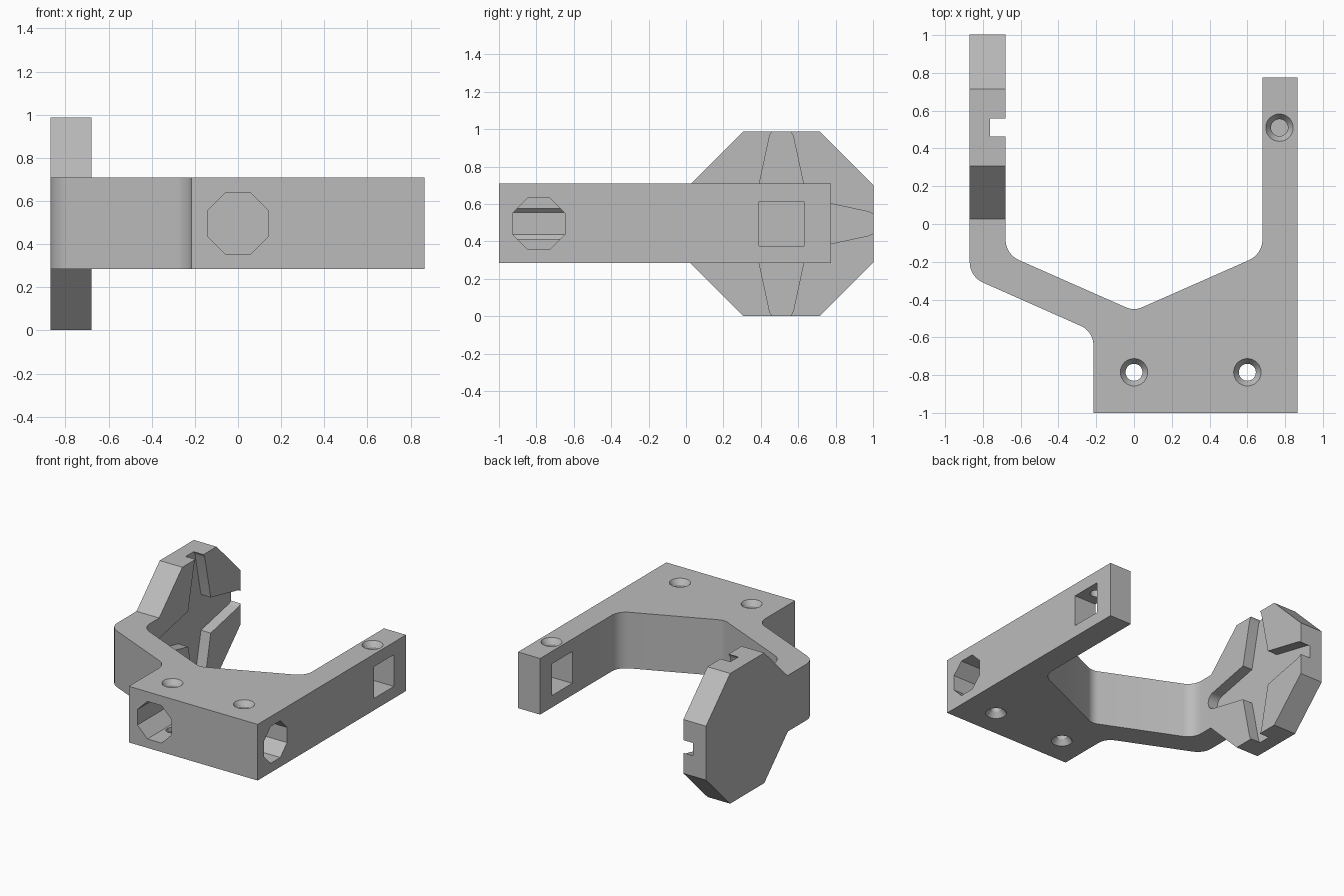
import bpy, bmesh, math
from mathutils import Vector, Matrix

cube = bpy.data.objects.get("Cube")
if cube:
    bpy.data.objects.remove(cube, do_unlink=True)

GREY = (0.5, 0.5, 0.5, 1)
mat = bpy.data.materials.new("plain grey")
mat.use_nodes = True
mat.diffuse_color = GREY
mat.node_tree.nodes["Principled BSDF"].inputs["Base Color"].default_value = GREY

BOTTOM, TOP = 0.285, 0.71
MID_Z, HUB_Y = 0.495, 0.51


def make_object(name, bm):
    bmesh.ops.recalc_face_normals(bm, faces=bm.faces)
    mesh = bpy.data.meshes.new(name)
    bm.to_mesh(mesh)
    bm.free()
    mesh.materials.append(mat)
    obj = bpy.data.objects.new(name, mesh)
    bpy.context.collection.objects.link(obj)
    return obj


def prism(name, outline, axis, low, high):
    """Extrude a 2D outline along one axis."""
    place = {"x": lambda u, v, w: (w, u, v),
             "y": lambda u, v, w: (u, w, v),
             "z": lambda u, v, w: (u, v, w)}[axis]
    bm = bmesh.new()
    rings = [[bm.verts.new(place(u, v, w)) for u, v in outline] for w in (low, high)]
    for ring in rings:
        bm.faces.new(ring)
    n = len(outline)
    for i in range(n):
        j = (i + 1) % n
        bm.faces.new((rings[0][i], rings[0][j], rings[1][j], rings[1][i]))
    return make_object(name, bm)


def cone(name, x, y, low, high, r_low, r_high):
    bm = bmesh.new()
    bmesh.ops.create_cone(bm, cap_ends=True, segments=32, radius1=r_low, radius2=r_high,
                          depth=high - low,
                          matrix=Matrix.Translation((x, y, (low + high) / 2)))
    return make_object(name, bm)


def octagon(u, v, apothem):
    r = apothem / math.cos(math.pi / 8)
    return [(u + r * math.cos((k + 0.5) * math.pi / 4),
             v + r * math.sin((k + 0.5) * math.pi / 4)) for k in range(8)]


def rounded(corners, steps=8):
    """Turn (x, y, radius) corners into an outline with true arcs."""
    out = []
    for i, (x, y, r) in enumerate(corners):
        p = Vector((x, y))
        if r == 0:
            out.append((x, y))
            continue
        a = (Vector(corners[i - 1][:2]) - p).normalized()
        b = (Vector(corners[(i + 1) % len(corners)][:2]) - p).normalized()
        half = a.angle(b) / 2
        centre = p + (a + b).normalized() * (r / math.sin(half))
        start = p + a * (r / math.tan(half)) - centre
        end = p + b * (r / math.tan(half)) - centre
        turn = math.atan2(start.x * end.y - start.y * end.x, start.dot(end))
        for k in range(steps + 1):
            q = centre + Matrix.Rotation(turn * k / steps, 2) @ start
            out.append((q.x, q.y))
    return out


def combine(obj, tool, operation):
    mod = obj.modifiers.new(operation.title(), "BOOLEAN")
    mod.operation, mod.solver, mod.object = operation, "EXACT", tool
    bpy.context.view_layer.objects.active = obj
    bpy.ops.object.modifier_apply(modifier=mod.name)
    bpy.data.objects.remove(tool, do_unlink=True)


# Forked body: block, long straight leg and cranked arm
bracket = prism("bracket", rounded([
    (-0.215, -1, 0), (0.865, -1, 0), (0.865, 0.775, 0), (0.68, 0.775, 0),
    (0.68, -0.16, 0.12), (0, -0.46, 0.1), (-0.68, -0.16, 0.12),
    (-0.68, 0.1, 0), (-0.87, 0.1, 0), (-0.87, -0.279, 0.12),
    (-0.215, -0.569, 0.11)]), "z", BOTTOM, TOP)

# Octagonal mounting plate on the cranked arm
plate = prism("mounting_plate", octagon(HUB_Y, MID_Z, 0.493), "x", -0.87, -0.68)
combine(bracket, plate, "UNION")

# Four-armed tapered recess with round tips
star = []
for quarter in range(4):
    turn = Matrix.Rotation(quarter * math.pi / 2, 2)
    arm = [Vector((0.135, -0.135))]
    for k in range(13):
        a = math.radians(-78 + 13 * k)
        arm.append(Vector((0.448 + 0.066 * math.cos(a), 0.066 * math.sin(a))))
    star += [tuple(turn @ p + Vector((HUB_Y, MID_Z))) for p in arm]
combine(bracket, prism("star_cutter", star, "x", -0.762, -0.6), "DIFFERENCE")

# Octagonal sockets in the front and the side, square window in the leg
combine(bracket, prism("front_socket", octagon(0, MID_Z, 0.142), "y", -1.1, -0.62), "DIFFERENCE")
combine(bracket, prism("side_socket", octagon(-0.787, MID_Z, 0.139), "x", 0.12, 1), "DIFFERENCE")
window = [(HUB_Y + 0.12 * u, MID_Z + 0.12 * v) for u, v in ((-1, -1), (1, -1), (1, 1), (-1, 1))]
combine(bracket, prism("leg_window", window, "x", 0.6, 1), "DIFFERENCE")

# Countersunk screw holes; the leg hole stops at the window
for x, y, through in ((0, -0.785, True), (0.6, -0.785, True), (0.77, HUB_Y, False)):
    low = 0.1 if through else MID_Z
    combine(bracket, cone("screw_hole", x, y, low, 0.9, 0.045, 0.045), "DIFFERENCE")
    combine(bracket, cone("sink", x, y, TOP - 0.04, TOP + 0.04, 0.045, 0.1), "DIFFERENCE")
    if through:
        combine(bracket, cone("sink", x, y, BOTTOM - 0.04, BOTTOM + 0.04, 0.1, 0.045),
                "DIFFERENCE")

# Smooth the arcs, keep the edges sharp
bpy.ops.object.select_all(action="DESELECT")
bracket.select_set(True)
bpy.context.view_layer.objects.active = bracket
bpy.ops.object.shade_smooth_by_angle(angle=math.radians(25))
